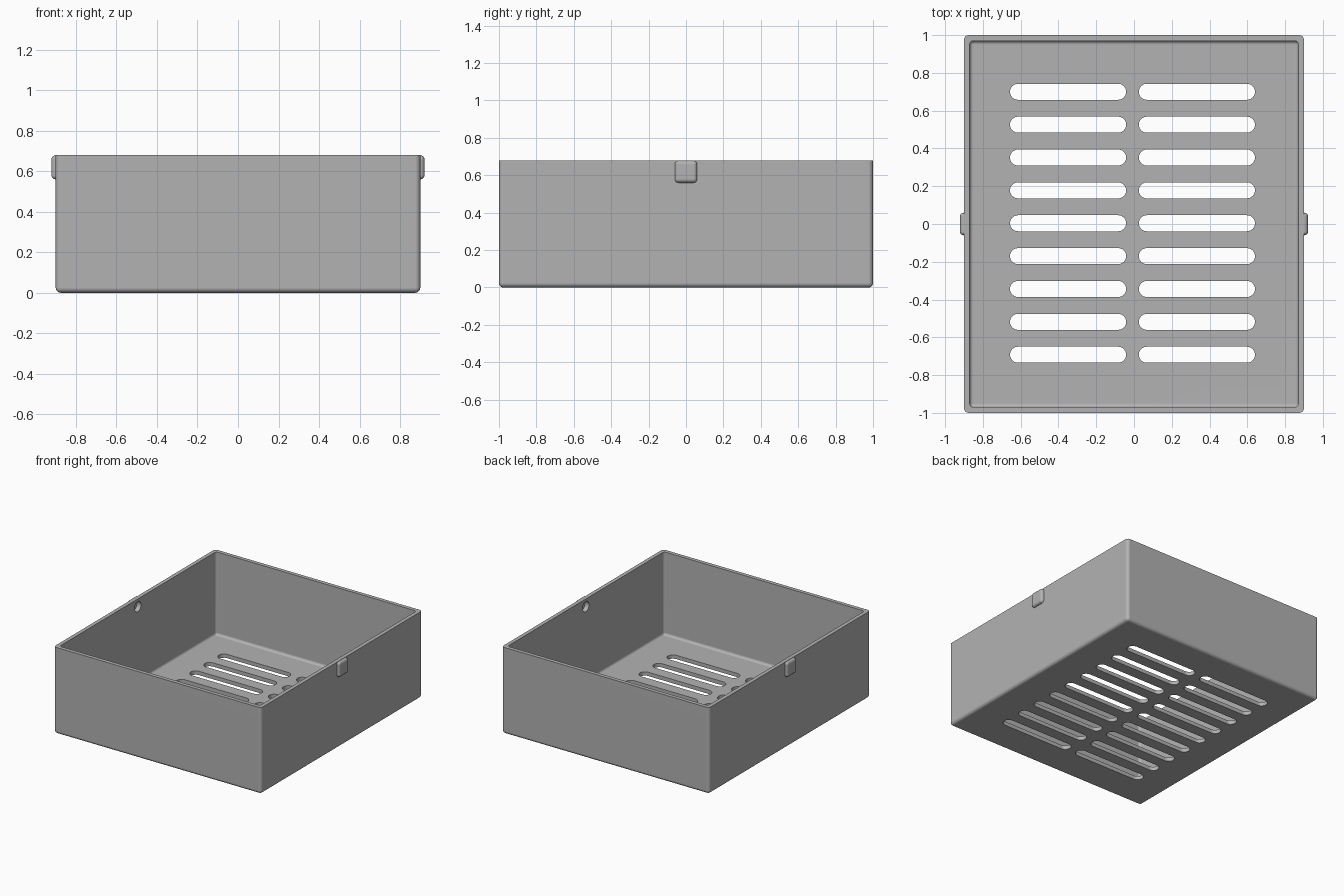
import bpy
import bmesh
import math
from mathutils import Matrix, Vector

if "Cube" in bpy.data.objects:
    bpy.data.objects.remove(bpy.data.objects["Cube"], do_unlink=True)

HALF_X, HALF_Y, HEIGHT, WALL = 0.9, 1.0, 0.68, 0.03

grey = bpy.data.materials.new("plain grey")
grey.use_nodes = True
colour = (0.45, 0.45, 0.45, 1)
grey.diffuse_color = colour
grey.node_tree.nodes["Principled BSDF"].inputs["Base Color"].default_value = colour


def make_object(name, bm):
    bmesh.ops.recalc_face_normals(bm, faces=bm.faces)
    mesh = bpy.data.meshes.new(name)
    bm.to_mesh(mesh)
    bm.free()
    mesh.materials.append(grey)
    obj = bpy.data.objects.new(name, mesh)
    bpy.context.collection.objects.link(obj)
    return obj


def rounded_box(name, low, high, radius, open_top=False):
    """Box between two corners; an open top keeps its rim edges sharp."""
    low, high = Vector(low), Vector(high)
    bm = bmesh.new()
    bmesh.ops.create_cube(bm, size=1)
    for v in bm.verts:
        v.co = (low + high) / 2 + v.co * (high - low)
    edges = [e for e in bm.edges
             if not (open_top and all(abs(v.co.z - high.z) < 1e-5 for v in e.verts))]
    bmesh.ops.bevel(bm, geom=edges, offset=radius, segments=5,
                    profile=0.5, affect='EDGES')
    return make_object(name, bm)


def slot_cutters(name, centres, length, width, depth):
    """Round-ended prisms, one at every centre."""
    bm = bmesh.new()
    radius, steps = width / 2, 12
    for cx, cy in centres:
        outline = []
        for side in (1, -1):
            for i in range(steps + 1):
                a = math.pi * (i / steps - 0.5)
                x = length / 2 - radius + radius * math.cos(a)
                outline.append(bm.verts.new((cx + side * x,
                                             cy + side * radius * math.sin(a), -depth)))
        face = bm.faces.new(outline)
        ext = bmesh.ops.extrude_face_region(bm, geom=[face])
        top = [g for g in ext["geom"] if isinstance(g, bmesh.types.BMVert)]
        bmesh.ops.translate(bm, verts=top, vec=(0, 0, 2 * depth))
    return make_object(name, bm)


def combine(target, tool, operation):
    mod = target.modifiers.new("combine", 'BOOLEAN')
    mod.operation, mod.solver, mod.object = operation, 'EXACT', tool
    bpy.context.view_layer.objects.active = target
    bpy.ops.object.modifier_apply(modifier=mod.name)
    bpy.data.objects.remove(tool, do_unlink=True)


# Outer shell with rounded sides and base
tray = rounded_box("tray", (-HALF_X, -HALF_Y, 0), (HALF_X, HALF_Y, HEIGHT), 0.025, True)

# Side clip housings at the rim
for side in (-1, 1):
    inner, outer = side * (HALF_X - 0.025), side * 0.921
    lug = rounded_box("clip_housing", (min(inner, outer), -0.06, 0.56),
                      (max(inner, outer), 0.06, HEIGHT - 0.002), 0.02)
    combine(tray, lug, 'UNION')

# Hollow interior
hollow = rounded_box("hollow", (WALL - HALF_X, WALL - HALF_Y, WALL),
                     (HALF_X - WALL, HALF_Y - WALL, HEIGHT + 0.1), 0.02, True)
combine(tray, hollow, 'DIFFERENCE')

# Round recesses inside the clip housings
for side in (-1, 1):
    bm = bmesh.new()
    place = Matrix.Translation((side * 0.875, 0, 0.62)) @ Matrix.Rotation(math.pi / 2, 4, 'Y')
    bmesh.ops.create_cone(bm, cap_ends=True, segments=32, radius1=0.04,
                          radius2=0.04, depth=0.06, matrix=place)
    combine(tray, make_object("recess", bm), 'DIFFERENCE')

# Two columns of drainage slots through the floor
centres = [(x, 0.004 + row * 0.174) for x in (-0.349, 0.333) for row in range(-4, 5)]
combine(tray, slot_cutters("slots", centres, 0.615, 0.085, 0.1), 'DIFFERENCE')

# Smooth rounded edges, flat walls
bpy.ops.object.select_all(action='DESELECT')
tray.select_set(True)
bpy.context.view_layer.objects.active = tray
bpy.ops.object.shade_smooth_by_angle(angle=math.radians(35))
weighted = tray.modifiers.new("weighted_normals", 'WEIGHTED_NORMAL')
weighted.keep_sharp = True
